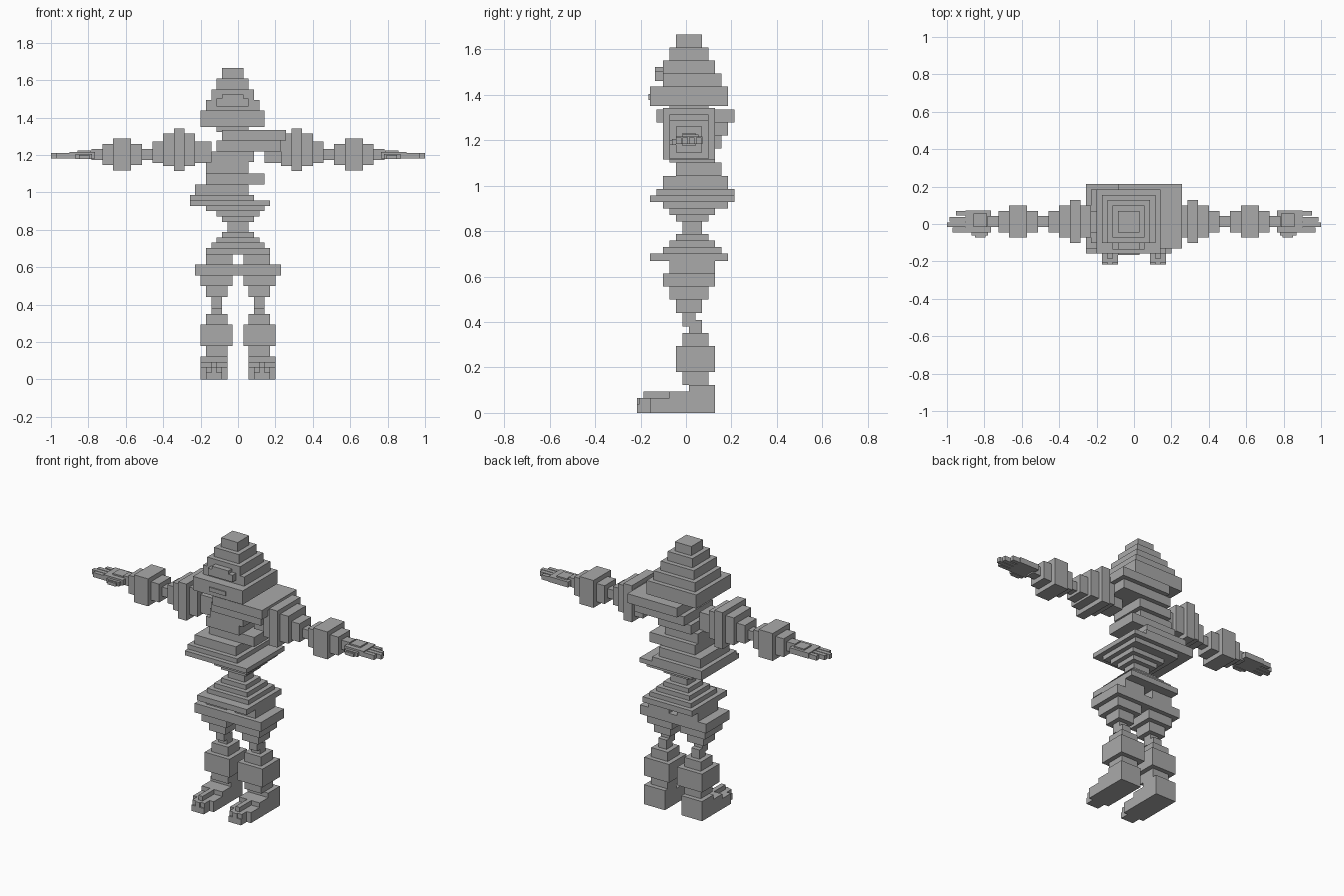
import bpy, bmesh
from mathutils import Vector

cube = bpy.data.objects.get("Cube")
if cube:
    bpy.data.objects.remove(cube, do_unlink=True)

V = 2 / 70          # block unit
Y0, Z0 = 0.013, 0.008

grey = bpy.data.materials.new("plain grey")
grey.use_nodes = True
GREY = (0.4, 0.4, 0.4, 1)
grey.diffuse_color = GREY
grey.node_tree.nodes["Principled BSDF"].inputs["Base Color"].default_value = GREY


def part(name, boxes, side=1):
    """One object of stacked blocks; each box is x0, x1, y0, y1, z0, z1 in units."""
    bm = bmesh.new()
    for x0, x1, y0, y1, z0, z1 in boxes:
        x0, x1 = sorted((x0 * side, x1 * side))
        lo = Vector((x0 * V, Y0 + y0 * V, Z0 + z0 * V if z0 else 0))
        hi = Vector((x1 * V, Y0 + y1 * V, Z0 + z1 * V))
        for v in bmesh.ops.create_cube(bm, size=1)["verts"]:
            v.co = Vector([a if c < 0 else b for a, b, c in zip(lo, hi, v.co)])
    mesh = bpy.data.meshes.new(name)
    bm.to_mesh(mesh)
    bm.free()
    mesh.materials.append(grey)
    ob = bpy.data.objects.new(name, mesh)
    bpy.context.collection.objects.link(ob)
    return ob


def pair(name, boxes):
    part("left_" + name, boxes, 1)
    part("right_" + name, boxes, -1)


# Stepped head
head = [(-3 - i, 1 + i, -2 - i, 2 + i, 56 - 2 * i, 58 - 2 * i) for i in range(3)]
head += [(-6, 4, -4, 5, 50, 52), (-7, 5, -6, 6, 47, 50)]
part("head", head)
part("brow", [(-4, 2, -5.2, -4, 50.8, 52.3), (-3, 1, -5.2, -4, 50.8, 53)])
part("nose", [(-3, 1, -6.25, -6, 47.9, 48.8)])

# Neck and leaning chest layers
part("neck", [(-4, 2, -3, 3, 46, 47.2)])
part("chest", [
    (-3, 9, -5, 7, 44.4, 46.4),
    (-4, 8, -4, 6, 42.4, 44.4),
    (-5, 3, -3, 5, 40.4, 42.4),
    (-6, 2, -3, 4, 38.3, 40.4),
    (-6, 5, -2, 5, 36.2, 38.3),
    (-8, 2, -4, 6, 34.2, 36.2),
])

# Waist, pinched in the middle
part("belly", [
    (-9, 3, -5, 7, 33.2, 34.2),
    (-9, 6, -6, 7, 32.2, 33.2),
    (-6, 5, -4, 6, 31.2, 32.2),
    (-4, 4, -3, 4, 30.2, 31.2),
    (-3, 3, -2, 3, 29.2, 30.2),
    (-2, 2, -1, 2, 27.3, 29.2),
])
part("hips", [
    (-3, 3, -2, 3, 26.3, 27.3),
    (-4, 4, -3, 4, 25.3, 26.3),
    (-5, 5, -4, 5, 24.3, 25.3),
    (-6, 6, -6, 6, 23.1, 24.3),
    (-8, 8, -4, 4, 19.2, 21.2),
])

# Legs
pair("thigh", [
    (1, 6, -3, 4, 21.2, 23.1),
    (1, 7, -3, 3, 17.2, 19.2),
    (2, 6, -2, 2, 15.1, 17.2),
])
pair("knee", [(3, 5, -1, 1, 13, 15.1), (3, 5, 0, 2, 12, 14)])
pair("calf", [
    (2, 6, -1, 3, 10, 12),
    (1, 7, -2, 4, 6, 10),
    (2, 6, -1, 3, 4, 6),
])
pair("foot", [
    (2, 7, 0, 4, 0, 4),
    (2, 7, -3, 0, 0, 3),
    (2, 7, -6, -3, 0, 2),
    (3, 6, -8, -6, 0, 1),
])
pair("toes", [(x, x + 1, -8 + abs(x - 4) * 0.3, -3, 0, 2) for x in (3, 4, 5)]
     + [(4, 5, -7, -3, 2, 3)])

# Arms: square sections along x as start, end, half width, centre height
SECTIONS = [
    (5, 8, 2, 42.2), (8, 10, 3, 42.7), (10, 12, 4, 42.7), (12, 14, 3, 42.7),
    (14, 16, 2, 42.2), (16, 18, 1, 41.8), (18, 20, 2, 41.8),
    (20, 23.4, 3, 41.8), (23.4, 25.4, 2, 41.8), (25.4, 27.4, 1, 41.8),
]
pair("arm", [(a, b, -r, r, c - r, c + r) for a, b, r, c in SECTIONS])

# Hands with thumb and uneven fingers
pair("hand", [(26.8, 31.5, -2, 2.1, 41.1, 42.3), (27.5, 30, -1, 1.5, 42, 42.6)])
pair("thumb", [(27.3, 30.4, -2.6, -2, 41, 41.9), (27.8, 29.8, -3, -2.6, 41, 41.7)])
pair("fingers", [(31.5, end, y, y + 0.85, 41.1, 42.1)
                 for y, end in ((-2, 34), (-1, 35), (0, 34.5), (1.1, 33.3))])
